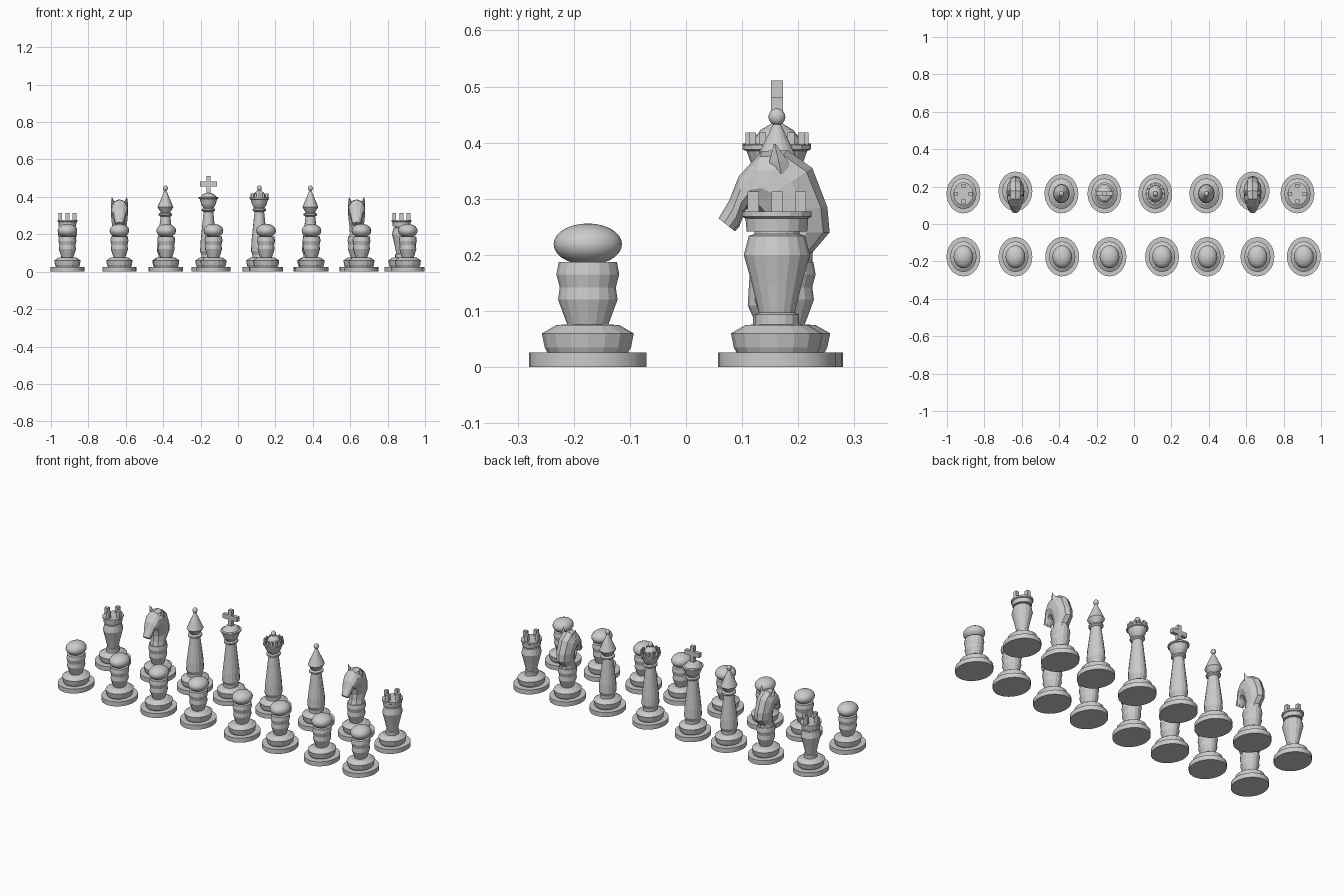
import bpy, bmesh
from math import sin, cos, pi
from mathutils import Vector

if "Cube" in bpy.data.objects:
    bpy.data.objects.remove(bpy.data.objects["Cube"])

XS = 0.86  # pieces are slightly narrower in x than in y


def make(name, bm, smooth=False):
    bmesh.ops.recalc_face_normals(bm, faces=bm.faces)
    me = bpy.data.meshes.new(name)
    bm.to_mesh(me)
    bm.free()
    ob = bpy.data.objects.new(name, me)
    bpy.context.collection.objects.link(ob)
    if smooth:
        bpy.context.view_layer.objects.active = ob
        ob.select_set(True)
        bpy.ops.object.shade_smooth_by_angle(angle=0.6)
        ob.select_set(False)
    return ob


def loft(name, rings, smooth=False):
    bm = bmesh.new()
    vs = [[bm.verts.new(p) for p in r] for r in rings]
    n = len(vs[0])
    for a, b in zip(vs, vs[1:]):
        for i in range(n):
            bm.faces.new((a[i], a[(i + 1) % n], b[(i + 1) % n], b[i]))
    bm.faces.new(vs[0])
    bm.faces.new(vs[-1])
    return make(name, bm, smooth)


# Turned part from (radius, height) pairs
def turned(name, x, y, prof, n=16, smooth=False):
    return loft(name, [[(x + XS * r * cos(2 * pi * i / n), y + r * sin(2 * pi * i / n), z)
                        for i in range(n)] for r, z in prof], smooth)


def ball(name, x, y, z, r, rz):
    bm = bmesh.new()
    bmesh.ops.create_uvsphere(bm, u_segments=24, v_segments=14, radius=1)
    for v in bm.verts:
        v.co = Vector((x + v.co.x * r * XS, y + v.co.y * r, z + v.co.z * rz))
    make(name, bm, True)


def box(name, x, y, z, sx, sy, sz):
    bm = bmesh.new()
    bmesh.ops.create_cube(bm, size=1)
    for v in bm.verts:
        v.co = Vector((x + v.co.x * sx, y + v.co.y * sy, z + v.co.z * sz))
    make(name, bm)


def foot(kind, x, y):
    turned(kind + "_base", x, y, [(.105, 0), (.105, .026)], 32, True)
    turned(kind + "_base_ring", x, y, [(.072, .026), (.077, .035), (.082, .06), (.056, .075), (.035, .076)])


def pedestal(kind, x, y):
    turned(kind + "_body", x, y, [(.036, .074), (.053, .12), (.05, .142), (.056, .165), (.052, .187)])


def pawn(x, y):
    foot("pawn", x, y)
    pedestal("pawn", x, y)
    ball("pawn_head", x, y, .219, .061, .037)


def rook(x, y):
    foot("rook", x, y)
    turned("rook_body", x, y, [(.039, .074), (.039, .094), (.032, .097), (.045, .15), (.059, .20),
                               (.05, .234), (.04, .237), (.04, .243)])
    turned("rook_top", x, y, [(.054, .242), (.056, .265), (.062, .268), (.062, .277)])
    for dx, dy in ((.038, 0), (-.038, 0), (0, .042), (0, -.042)):
        box("battlement", x + dx, y + dy, .294, .02, .02, .038)


# Horse head: sections run from a front point to a back point (y, z), with a half width
HORSE = [(.125, .18, .225, .18, .043), (.135, .21, .226, .205, .038), (.137, .24, .256, .24, .040),
         (.13, .275, .252, .285, .045), (.117, .285, .225, .355, .048), (.112, .283, .18, .387, .046),
         (.107, .28, .135, .385, .042), (.102, .27, .094, .34, .034), (.095, .25, .077, .297, .027),
         (.087, .242, .058, .265, .021)]


def knight(x, y):
    foot("knight", x, y)
    pedestal("knight", x, y)
    rings = []
    for fy, fz, by, bz, w in HORSE:
        rings.append([(x + w * sin(2 * pi * i / 10),
                       y - .175 + (fy + by) / 2 + (fy - by) / 2 * cos(2 * pi * i / 10),
                       (fz + bz) / 2 + (fz - bz) / 2 * cos(2 * pi * i / 10)) for i in range(10)])
    loft("horse_head", rings)
    # Pointed ears
    for s in (-1, 1):
        loft("ear", [[(x + s * (.03 + t * .01) + r * cos(a * pi / 2), y - .005 - t * .012 + r * 1.4 * sin(a * pi / 2),
                       .345 + t * .053) for a in range(4)] for t, r in ((0, .015), (.4, .012), (1, .001))])


# Tall tapered column shared by the three long pieces
def column(kind, x, y, top):
    foot(kind, x, y)
    turned(kind + "_body", x, y, [(.043, .074), (.043, .09), (.052, .11), (.049, .16),
                                  (.03, top - .015), (.042, top - .008), (.042, top), (.03, top + .005)])


def bishop(x, y):
    column("bishop", x, y, .31)
    turned("bishop_mitre", x, y, [(.026, .312), (.049, .345), (.03, .385), (.006, .434)])
    ball("bishop_ball", x, y, .446, .015, .015)


def king(x, y):
    column("king", x, y, .335)
    turned("king_crown", x, y, [(.03, .337), (.045, .36), (.054, .388), (.061, .391), (.061, .398),
                                (.05, .40), (.035, .415), (.012, .421)])
    box("cross_upright", x, y, .462, .022, .021, .098)
    box("cross_arm", x, y, .468, .092, .021, .026)


def queen(x, y):
    column("queen", x, y, .335)
    turned("queen_crown", x, y, [(.03, .337), (.045, .36), (.054, .385), (.061, .388), (.061, .396),
                                 (.045, .398), (.03, .422), (.01, .434)])
    for i in range(12):
        a = 2 * pi * i / 12
        box("crown_point", x + .05 * XS * cos(a), y + .05 * sin(a), .406, .011, .012, .024)
    ball("queen_ball", x, y, .446, .015, .015)


# Front row of pawns
for px in (-.912, -.634, -.384, -.131, .15, .393, .66, .908):
    pawn(px, -.175)

# Back row
rook(-.912, .162)
knight(-.634, .175)
bishop(-.388, .162)
king(-.158, .162)
queen(.114, .162)
bishop(.387, .162)
knight(.634, .175)
rook(.874, .162)
